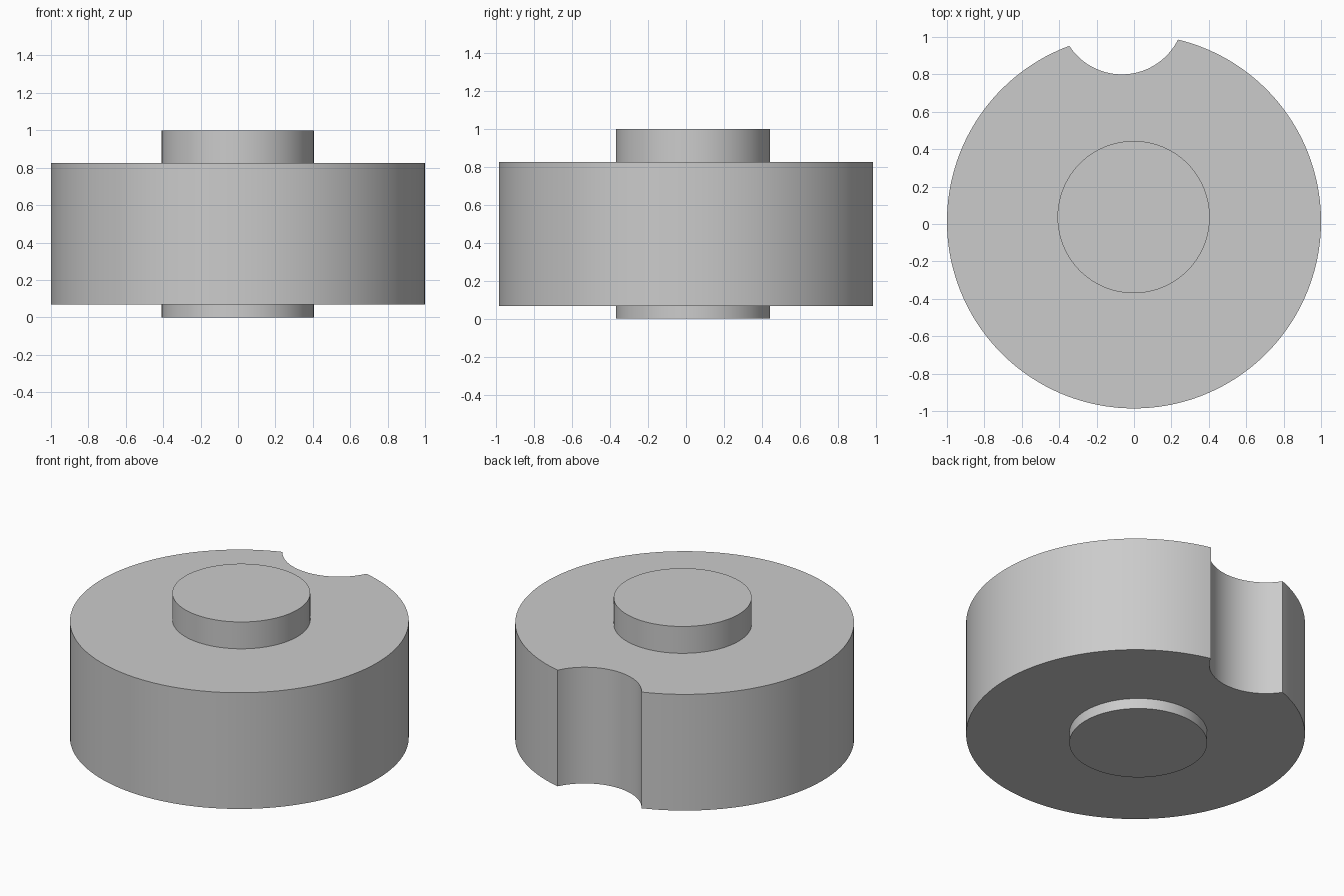
import bpy, bmesh, math

if "Cube" in bpy.data.objects:
    bpy.data.objects.remove(bpy.data.objects["Cube"])

DISC_R, DISC_Y = 1.0, 0.014
NOTCH_R, NOTCH_X, NOTCH_Y = 0.335, -0.065, 1.135


def arc(cx, cy, r, a0, a1, n):
    """Points from angle a0 to a1, both ends included."""
    return [(cx + r * math.cos(a0 + (a1 - a0) * i / n),
             cy + r * math.sin(a0 + (a1 - a0) * i / n)) for i in range(n + 1)]


def prism(name, outline, z0, z1):
    bm = bmesh.new()
    base = bm.faces.new([bm.verts.new((x, y, z0)) for x, y in outline])
    top = bmesh.ops.extrude_face_region(bm, geom=[base], use_keep_orig=True)["geom"]
    bmesh.ops.translate(bm, vec=(0, 0, z1 - z0),
                        verts=[v for v in top if isinstance(v, bmesh.types.BMVert)])
    bmesh.ops.recalc_face_normals(bm, faces=bm.faces)
    mesh = bpy.data.meshes.new(name)
    bm.to_mesh(mesh)
    bm.free()
    obj = bpy.data.objects.new(name, mesh)
    bpy.context.collection.objects.link(obj)
    bpy.ops.object.select_all(action='DESELECT')
    obj.select_set(True)
    bpy.context.view_layer.objects.active = obj
    bpy.ops.object.shade_smooth_by_angle(angle=math.radians(30))
    return obj


# Corners where the notch circle meets the rim
dx, dy = NOTCH_X, NOTCH_Y - DISC_Y
d = math.hypot(dx, dy)
heading = math.atan2(dy, dx)
rim_half = math.acos((d * d + DISC_R ** 2 - NOTCH_R ** 2) / (2 * d * DISC_R))
notch_half = math.acos((d * d + NOTCH_R ** 2 - DISC_R ** 2) / (2 * d * NOTCH_R))

# Wide disc with a round notch at the back
rim = arc(0, DISC_Y, DISC_R, heading + rim_half, heading - rim_half + math.tau, 160)
back = heading + math.pi
notch = arc(NOTCH_X, NOTCH_Y, NOTCH_R, back + notch_half, back - notch_half, 40)
prism("notched_disc", rim + notch[1:-1], 0.068, 0.825)

# Central hub, showing above and below the disc
prism("hub", arc(-0.002, 0.037, 0.407, 0, math.tau, 96)[:-1], 0.0, 1.0)
